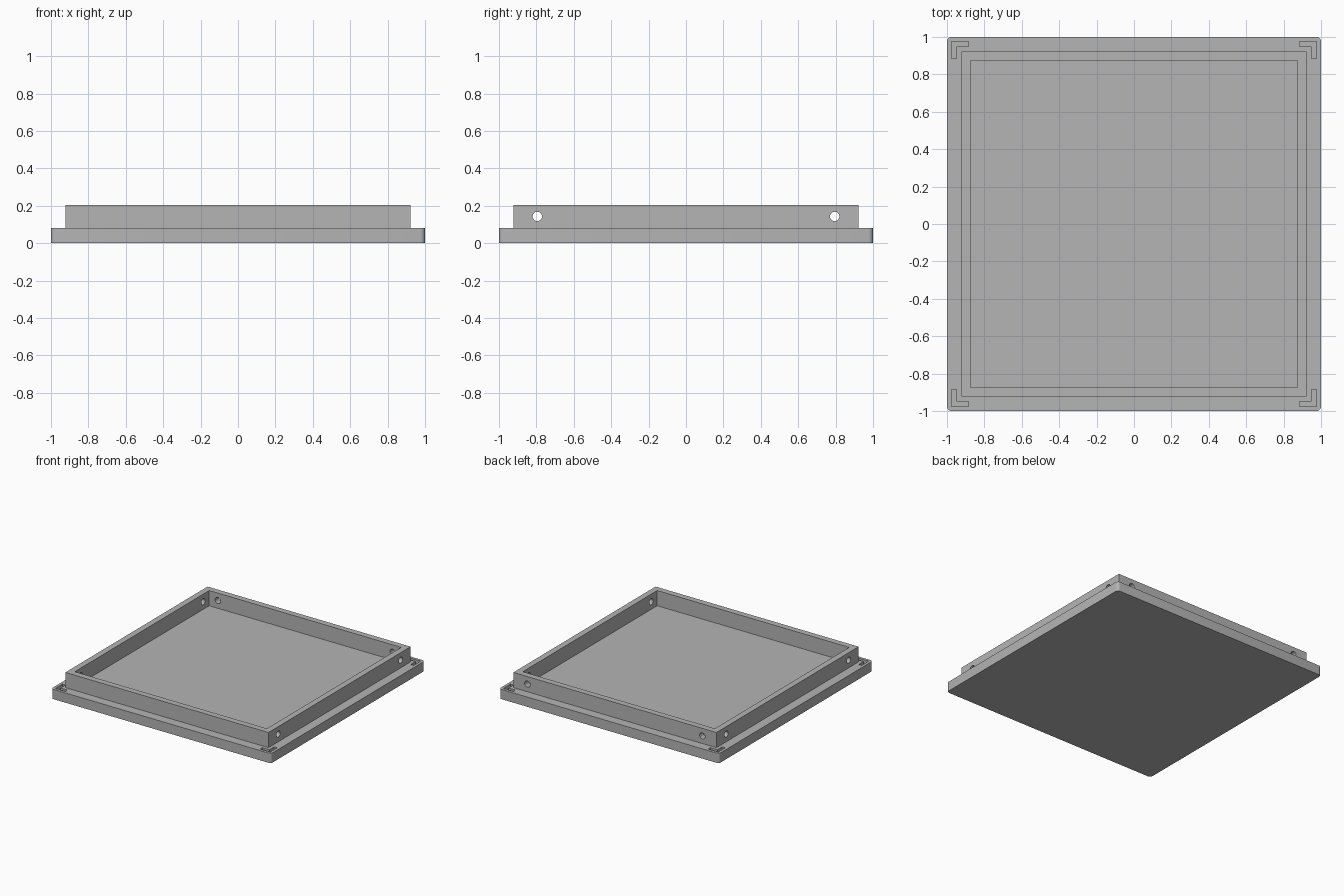
import bpy
import bmesh
import math
from mathutils import Matrix, Vector

if "Cube" in bpy.data.objects:
    bpy.data.objects.remove(bpy.data.objects["Cube"], do_unlink=True)

HALF = 1.0          # half width of the base plate
LIP = 0.08          # base plate thickness
TOP = 0.205         # top of the rim
OUTER, INNER = 0.923, 0.873
HOLE_AT, HOLE_Z, HOLE_R = 0.795, 0.143, 0.025
GROOVE_DEPTH = 0.03

grey = bpy.data.materials.new("plain grey")
grey.use_nodes = True
colour = (0.46, 0.46, 0.46, 1)
grey.diffuse_color = colour
grey.node_tree.nodes["Principled BSDF"].inputs["Base Color"].default_value = colour


def finish(name, bm):
    bmesh.ops.recalc_face_normals(bm, faces=bm.faces)
    mesh = bpy.data.meshes.new(name)
    bm.to_mesh(mesh)
    bm.free()
    mesh.materials.append(grey)
    obj = bpy.data.objects.new(name, mesh)
    bpy.context.collection.objects.link(obj)
    return obj


def add_prism(bm, outline, z0, z1):
    face = bm.faces.new([bm.verts.new((x, y, z0)) for x, y in outline])
    result = bmesh.ops.extrude_face_region(bm, geom=[face])
    verts = [v for v in result["geom"] if isinstance(v, bmesh.types.BMVert)]
    bmesh.ops.translate(bm, verts=verts, vec=(0, 0, z1 - z0))


def square(h):
    return [(-h, -h), (h, -h), (h, h), (-h, h)]


def cut(obj, cutter):
    cutter.hide_render = True
    mod = obj.modifiers.new("cut", "BOOLEAN")
    mod.operation = "DIFFERENCE"
    mod.solver = "EXACT"
    mod.object = cutter
    bpy.ops.object.select_all(action="DESELECT")
    bpy.context.view_layer.objects.active = obj
    obj.select_set(True)
    bpy.ops.object.modifier_apply(modifier=mod.name)
    bpy.data.objects.remove(cutter, do_unlink=True)
    bpy.ops.object.shade_smooth_by_angle(angle=math.radians(35))


# Base plate with rounded upright corners
bm = bmesh.new()
add_prism(bm, square(HALF), 0, LIP)
upright = [e for e in bm.edges if abs(e.verts[0].co.z - e.verts[1].co.z) > 0.01]
bmesh.ops.bevel(bm, geom=upright, offset=0.025, segments=6, profile=0.5, affect="EDGES")
base_plate = finish("base_plate", bm)

# L-shaped grooves at the four corners of the lip
a, b, c = 0.977, 0.949, 0.885
groove = [(a, a), (c, a), (c, b), (b, b), (b, c), (a, c)]
bm = bmesh.new()
for sx in (-1, 1):
    for sy in (-1, 1):
        add_prism(bm, [(x * sx, y * sy) for x, y in groove], LIP - GROOVE_DEPTH, LIP + 0.05)
cut(base_plate, finish("groove_cutter", bm))

# Raised rim: square ring of four walls
bm = bmesh.new()
add_prism(bm, square(OUTER), LIP, TOP)
rim = finish("rim", bm)
bm = bmesh.new()
add_prism(bm, square(INNER), LIP - 0.1, TOP + 0.1)
cut(rim, finish("rim_cutter", bm))

# Screw holes through the left, right and back walls
bm = bmesh.new()
middle = (OUTER + INNER) / 2
for angle in (0, 90, 180):
    turn = Matrix.Rotation(math.radians(angle), 4, "Z")
    for side in (-1, 1):
        place = turn @ Matrix.Translation(Vector((middle, side * HOLE_AT, HOLE_Z)))
        bmesh.ops.create_cone(
            bm, cap_ends=True, segments=32, radius1=HOLE_R, radius2=HOLE_R, depth=0.12,
            matrix=place @ Matrix.Rotation(math.pi / 2, 4, "Y"))
cut(rim, finish("hole_cutter", bm))
